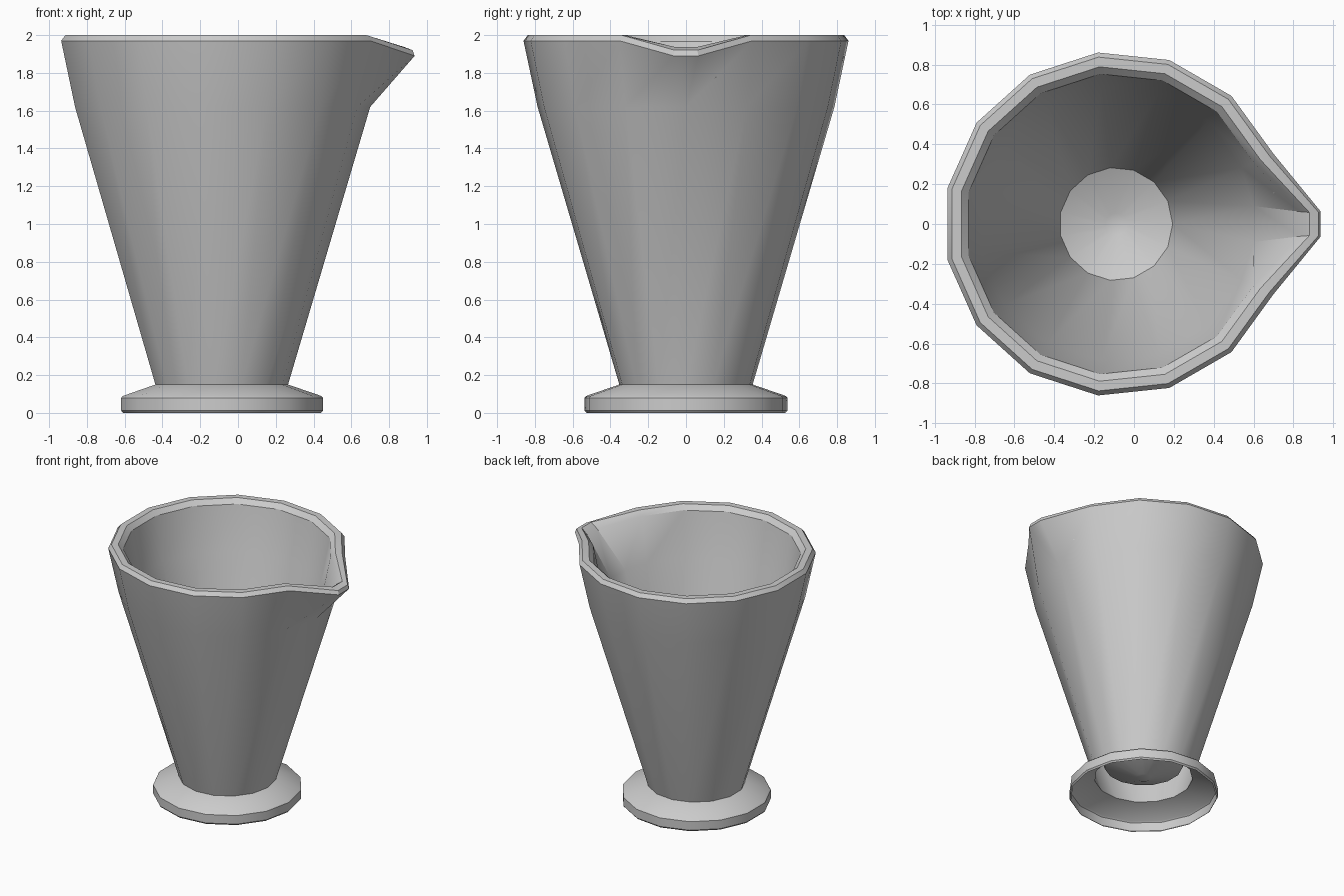
import bpy, bmesh
from math import cos, sin, radians

if "Cube" in bpy.data.objects:
    bpy.data.objects.remove(bpy.data.objects["Cube"])

SIDES = 15
CX = -0.09          # axis of the turned body


def ring(r, z, tip=None):
    """Ring of points; the one at angle 0 is doubled so it can open into the spout."""
    x, half, tz = tip if tip else (CX + r, 0.0, z)
    pts = [(x, half, tz)]
    for k in range(1, SIDES):
        a = radians(k * 360 / SIDES)
        pts.append((CX + r * cos(a), r * sin(a), z))
    return pts + [(x, -half, tz)]


def loft(name, rings, cap_end=False):
    bm = bmesh.new()
    loops = [[bm.verts.new(p) for p in r] for r in rings]
    n = SIDES + 1
    for a, b in zip(loops, loops[1:]):
        for j in range(n):
            k = (j + 1) % n
            bm.faces.new((a[j], a[k], b[k], b[j]))
    if cap_end:
        bm.faces.new(loops[-1])
    bmesh.ops.remove_doubles(bm, verts=bm.verts, dist=1e-4)
    mesh = bpy.data.meshes.new(name)
    bm.to_mesh(mesh)
    bm.free()
    obj = bpy.data.objects.new(name, mesh)
    bpy.context.collection.objects.link(obj)
    bpy.ops.object.select_all(action='DESELECT')
    obj.select_set(True)
    bpy.context.view_layer.objects.active = obj
    bpy.ops.object.shade_smooth_by_angle(angle=radians(30))
    return obj


# Hollow foot, open underneath
loft("foot", [ring(r, z) for r, z in
              [(0.53, 0.0), (0.54, 0.012), (0.54, 0.08), (0.53, 0.09), (0.355, 0.15)]])

# Cup: outer wall, bevelled rim with spout, inner wall, funnel floor
loft("cup", [
    ring(0.355, 0.15),
    ring(0.79, 1.62),
    ring(0.865, 1.97, (0.935, 0.065, 1.89)),
    ring(0.842, 2.0, (0.925, 0.06, 1.92)),
    ring(0.793, 2.0, (0.88, 0.058, 1.937)),
    ring(0.757, 1.965, (0.83, 0.062, 1.90)),
    ring(0.69, 1.62, (0.60, 0.09, 1.62)),
    ring(0.284, 0.25),
    ring(0.055, 0.15),
], cap_end=True)
